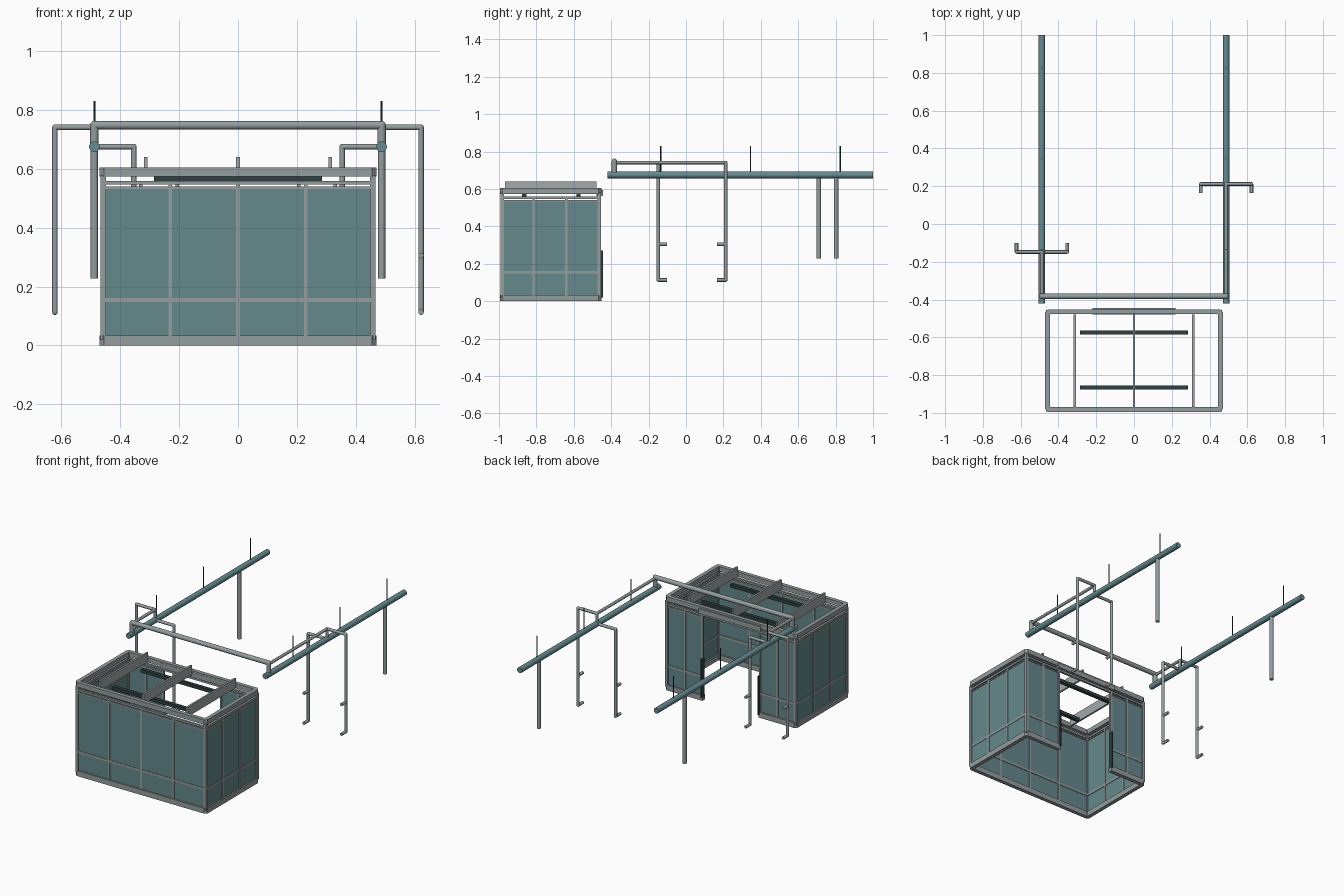
import bpy, bmesh, math
from mathutils import Vector, Matrix

if "Cube" in bpy.data.objects:
    bpy.data.objects.remove(bpy.data.objects["Cube"])


def material(name, rgb):
    m = bpy.data.materials.new(name)
    m.diffuse_color = (*rgb, 1)
    m.use_nodes = True
    m.node_tree.nodes["Principled BSDF"].inputs["Base Color"].default_value = m.diffuse_color
    return m


FRAME = material("grey_metal", (0.30, 0.34, 0.35))
FIN = material("light_grey_panel", (0.36, 0.40, 0.41))
GLASS = material("teal_glass", (0.13, 0.25, 0.265))
DUCT = material("teal_duct", (0.13, 0.26, 0.28))
DARK = material("dark_trim", (0.03, 0.05, 0.052))


def finish(bm, name, mat, smooth=False):
    bmesh.ops.recalc_face_normals(bm, faces=bm.faces)
    me = bpy.data.meshes.new(name)
    bm.to_mesh(me)
    bm.free()
    me.materials.append(mat)
    ob = bpy.data.objects.new(name, me)
    bpy.context.collection.objects.link(ob)
    if smooth:
        bpy.ops.object.select_all(action='DESELECT')
        ob.select_set(True)
        bpy.context.view_layer.objects.active = ob
        bpy.ops.object.shade_smooth_by_angle(angle=math.radians(40))
    return ob


def boxes(name, mat, items):
    """One mesh from (x0, x1, y0, y1, z0, z1) boxes."""
    bm = bmesh.new()
    for x0, x1, y0, y1, z0, z1 in items:
        m = (Matrix.Translation(((x0 + x1) / 2, (y0 + y1) / 2, (z0 + z1) / 2))
             @ Matrix.Diagonal((x1 - x0, y1 - y0, z1 - z0, 1)))
        bmesh.ops.create_cube(bm, size=1, matrix=m)
    return finish(bm, name, mat)


def pipes(name, mat, paths, r, sides=16):
    """Round pipes along point lists, with ball elbows."""
    bm = bmesh.new()
    for path in paths:
        pts = [Vector(p) for p in path]
        for a, b in zip(pts, pts[1:]):
            d = b - a
            m = Matrix.Translation((a + b) / 2) @ d.to_track_quat('Z', 'Y').to_matrix().to_4x4()
            bmesh.ops.create_cone(bm, cap_ends=True, segments=sides, radius1=r,
                                  radius2=r, depth=d.length, matrix=m)
        for p in pts[1:-1]:
            bmesh.ops.create_uvsphere(bm, u_segments=sides, v_segments=8, radius=r,
                                      matrix=Matrix.Translation(p))
    return finish(bm, name, mat, True)


# Booth extents
X, Y0, Y1 = 0.47, -0.995, -0.452
DOOR = 0.2


def ring(name, w, z0, z1, inset=0.0, gap=0.0):
    """Rectangular frame with chamfered corners, optionally open at the doorway."""
    def outline(i, c):
        x, a, b = X - i, Y0 + i, Y1 - i
        pts = [(x - c, b), (x, b - c), (x, a + c), (x - c, a),
               (c - x, a), (-x, a + c), (-x, b - c), (c - x, b)]
        return [(gap, b)] + pts + [(-gap, b)] if gap else pts
    bm = bmesh.new()
    loops = [[bm.verts.new((x, y, z)) for x, y in outline(i, c)]
             for i, c, z in ((inset, 0.015, z0), (inset, 0.015, z1),
                             (inset + w, 0.005, z1), (inset + w, 0.005, z0))]
    n = len(loops[0])
    for k in range(4):
        a, b = loops[k], loops[(k + 1) % 4]
        for j in range(n - 1 if gap else n):
            bm.faces.new((a[j], a[(j + 1) % n], b[(j + 1) % n], b[j]))
    if gap:
        bm.faces.new([l[0] for l in loops])
        bm.faces.new([l[-1] for l in loops])
    return finish(bm, name, FRAME)


# Horizontal frames of the booth
ring("base_frame", 0.025, 0.0, 0.034, gap=DOOR)
ring("middle_rail", 0.013, 0.147, 0.161, 0.006, gap=DOOR)
ring("glass_top_rail", 0.014, 0.532, 0.540, 0.006, gap=DOOR)
ring("upper_rail", 0.014, 0.546, 0.559, 0.004)
ring("roof_frame", 0.025, 0.574, 0.605)

# Glass walls
g0, g1 = 0.03, 0.535
ya, yb, xa = Y0 + 0.012, Y1 - 0.012, X - 0.012
t = 0.003
boxes("glass_walls", GLASS, [
    (-xa, xa, ya - t, ya + t, g0, g1),
    (xa - t, xa + t, ya, yb, g0, g1),
    (-xa - t, -xa + t, ya, yb, g0, g1),
    (DOOR, xa, yb - t, yb + t, g0, g1),
    (-xa, -DOOR, yb - t, yb + t, g0, g1)])

# Vertical mullions, corner posts and door jambs
h, p0, p1 = 0.006, 0.02, 0.55
items = [(x - h, x + h, ya - 0.007, ya + 0.007, p0, p1) for x in (-0.23, 0, 0.23)]
for s in (-1, 1):
    items += [(s * xa - 0.007, s * xa + 0.007, y - h, y + h, p0, p1) for y in (-0.815, -0.64)]
    items += [(s * x - h, s * x + h, yb - 0.007, yb + 0.007, p0, p1) for x in (0.206, 0.33)]
    items += [(s * xa - 0.009, s * xa + 0.009, y - 0.009, y + 0.009, p0, 0.578) for y in (ya, yb)]
boxes("posts_and_mullions", FRAME, items)

# Door header track and dark plates at the jambs
boxes("door_header", FRAME, [(-0.22, 0.22, -0.478, -0.444, 0.562, 0.594)])
boxes("jamb_plates", DARK, [(min(s * 0.199, s * 0.208), max(s * 0.199, s * 0.208),
                             -0.474, -0.444, 0.02, 0.27) for s in (-1, 1)])

# Roof fins and lamps beneath them
boxes("roof_fins", FIN, [(x - 0.006, x + 0.006, -0.968, -0.478, 0.578, 0.64)
                         for x in (-0.313, 0, 0.313)])
boxes("roof_lamps", DARK, [(-0.285, 0.285, y - 0.011, y + 0.011, 0.557, 0.578)
                           for y in (-0.865, -0.575)])

# Long side ducts, hanger rods and support legs
DX, DZ = 0.488, 0.675
pipes("side_ducts", DUCT, [[(s * DX, -0.42, DZ), (s * DX, 1.0, DZ)] for s in (-1, 1)], 0.018, 20)
pipes("hanger_rods", DARK, [[(s * DX, y, DZ), (s * DX, y, 0.83)]
                            for s in (-1, 1) for y in (-0.135, 0.345, 0.825)], 0.003, 8)
pipes("support_legs", FRAME, [[(x, y, DZ - 0.01), (x, y, 0.227)]
                              for x, y in ((-DX, 0.71), (DX, 0.803))], 0.0125)

# Crossover pipe joining the two ducts
pipes("crossover_pipe", FRAME, [[(-DX, -0.383, DZ), (-DX, -0.383, 0.748),
                                 (DX, -0.383, 0.748), (DX, -0.383, DZ)]], 0.0145)

# Branch pipes: feed, outer drop, inner drop and hooked outlets
for side, s, y, hook in (("left", -1, -0.148, 0.047), ("right", 1, 0.212, -0.047)):
    xo, xi, zt = s * 0.622, s * 0.354, 0.741
    paths = [
        [(s * DX, -0.383, zt), (s * DX, y, zt), (xo, y, zt), (xo, y, 0.113), (xo, y + hook, 0.113)],
        [(s * DX, y, zt), (s * DX, y, DZ), (xi, y, DZ), (xi, y, 0.113), (xi, y + hook, 0.113)]]
    paths += [[(x, y, 0.305), (x, y + hook, 0.305)] for x in (xo, xi)]
    pipes(side + "_branch_pipes", FRAME, paths, 0.0095, 12)
